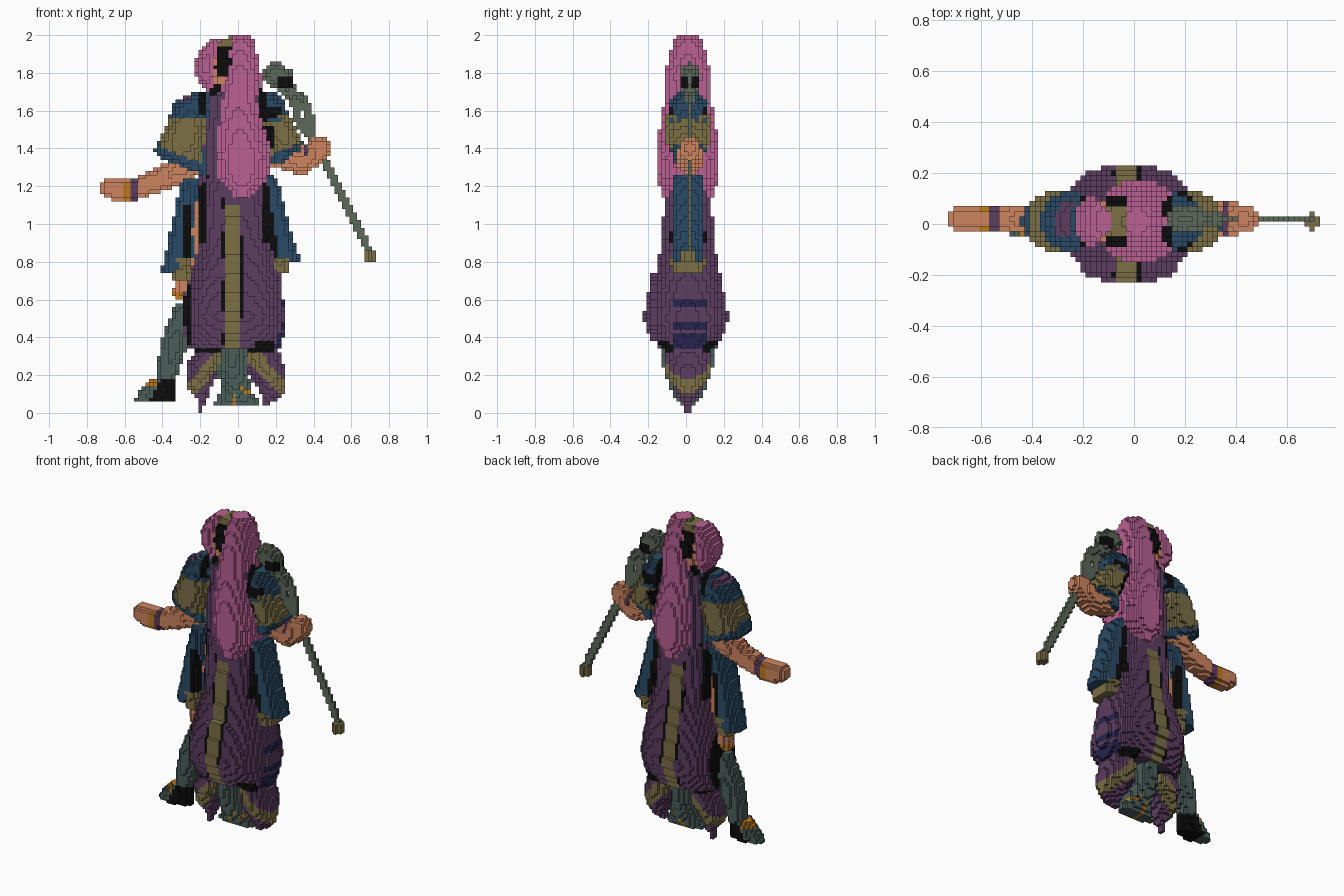
import bpy
import bmesh
import math

cube = bpy.data.objects.get("Cube")
if cube:
    bpy.data.objects.remove(cube, do_unlink=True)

VOXEL = 0.02
owner = {}    # voxel -> part name
colour = {}   # voxel -> colour name
PALETTE = {
    "pink": (186, 97, 148), "purple": (92, 61, 96), "olive": (124, 112, 70),
    "blue": (42, 75, 102), "skin": (205, 132, 96), "boot green": (75, 94, 91),
    "staff grey": (93, 104, 90), "black": (13, 13, 13),
    "navy": (38, 37, 80), "orange": (190, 122, 28)}


def make_material(name, rgb):
    linear = [((c / 255 + 0.055) / 1.055) ** 2.4 for c in rgb] + [1]
    material = bpy.data.materials.new(name)
    material.use_nodes = True
    material.diffuse_color = linear
    material.node_tree.nodes["Principled BSDF"].inputs["Base Color"].default_value = linear
    return material


materials = {name: make_material(name, rgb) for name, rgb in PALETTE.items()}


def centre(cell):
    return cell[0] * VOXEL, cell[1] * VOXEL, (cell[2] + 0.5) * VOXEL


def claim(part, tint, cell):
    owner[cell] = part
    colour[cell] = tint


def loft(part, tint, rows, power=2):
    """Fill rounded slices; rows run downwards as (z, x from, x to, half depth)."""
    for upper, lower in zip(rows, rows[1:]):
        for k in range(round(lower[0] / VOXEL), round(upper[0] / VOXEL)):
            t = (upper[0] - (k + 0.5) * VOXEL) / (upper[0] - lower[0])
            x0, x1, depth = (a + (b - a) * t for a, b in zip(upper[1:], lower[1:]))
            mid, half = (x0 + x1) / 2, max((x1 - x0) / 2, 0.011)
            for i in range(math.floor(x0 / VOXEL), math.ceil(x1 / VOXEL) + 1):
                u = abs(i * VOXEL - mid) / half
                if u <= 1:
                    reach = max(1, int(depth * math.sqrt(1 - u ** power) / VOXEL + 0.5))
                    # All but the deepest areas are one voxel shallower in front
                    for j in range(int(reach < 9) - reach, reach + 1):
                        claim(part, tint, (i, j, k))


def limb(part, tint, points, flat=1.0):
    """Sweep a ball along points (x, z, radius); flat scales its depth."""
    for a, b in zip(points, points[1:]):
        steps = math.ceil(math.dist(a[:2], b[:2]) / 0.01)
        for s in range(steps + 1):
            x, z, r = (p + (q - p) * s / steps for p, q in zip(a, b))
            n = math.ceil(r / VOXEL) + 1
            ci, ck = round(x / VOXEL), round(z / VOXEL)
            for i in range(ci - n, ci + n + 1):
                for k in range(ck - n, ck + n + 1):
                    for j in range(-n, n + 1):
                        cx, cy, cz = centre((i, j, k))
                        if (cx - x) ** 2 + (cy / flat) ** 2 + (cz - z) ** 2 <= r * r:
                            claim(part, tint, (i, j + 1, k))


def paint(part, tint, rule):
    """Recolour the voxels of one part where rule(x, y, z) holds."""
    for cell, name in owner.items():
        if name == part and rule(*centre(cell)):
            colour[cell] = tint


# Right leg, knee band, boot and shoe
limb("right_leg", "skin", [(-.24, 1.2, .03), (-.24, .85, .035), (-.3, .64, .045)])
paint("right_leg", "orange", lambda x, y, z: z < .635)
limb("right_boot", "boot green", [(-.3, .54, .045), (-.34, .36, .07), (-.38, .2, .055)])
loft("right_shoe", "boot green", [(.18, -.46, -.34, .05), (.12, -.52, -.33, .06), (.06, -.56, -.34, .05)])
paint("right_shoe", "black", lambda x, y, z: x > -.47 + (z - .06) * .5)
paint("right_shoe", "orange", lambda x, y, z: z > .14 and x < -.42)

# Left boot under the hem
loft("left_boot", "boot green", [(.36, -.09, .04, .15), (.24, -.11, .05, .13),
                                 (.12, -.09, .07, .09), (.04, -.13, .12, .04)])
paint("left_boot", "orange", lambda x, y, z: (abs(x + .02) < .02 and z < .1)
      or (x > .01 and abs(z - .13 + x * .3) < .012))

# Striped hem puffs ending in a point
loft("right_hem_puff", "purple", [(.36, -.21, -.1, .11), (.26, -.27, -.09, .13), (.14, -.27, -.14, .08),
                                  (.06, -.21, -.17, .03), (0, -.22, -.2, .01)])
paint("right_hem_puff", "olive", lambda x, y, z: abs(z - .2 - (x + .18) * 1.2) < .055)
paint("right_hem_puff", "black", lambda x, y, z: z > .31)
loft("left_hem_puff", "purple", [(.38, .07, .2, .11), (.3, .04, .23, .12), (.2, .06, .25, .11),
                                 (.1, .12, .24, .06), (.04, .13, .16, .01)])
paint("left_hem_puff", "olive", lambda x, y, z: abs(z - .16 + (x - .21) * 1.1) < .055)
paint("left_hem_puff", "black", lambda x, y, z: z > .32 and x < .19)

# Coat tails
loft("right_coat_tail", "blue", [(1.24, -.3, -.2, .07), (1, -.35, -.24, .09),
                                 (.82, -.39, -.24, .09), (.74, -.41, -.3, .07)])
paint("right_coat_tail", "black", lambda x, y, z: abs(x + .27) < .012 and z < 1.1)
loft("right_coat_lining", "olive", [(.82, -.35, -.24, .08), (.7, -.35, -.26, .06)])
loft("left_coat_tail", "blue", [(1.26, .08, .19, .09), (1.2, .1, .22, .09),
                                (1, .13, .27, .09), (.8, .16, .33, .09)])
paint("left_coat_tail", "black", lambda x, y, z: x < .16 + (1.2 - z) * .15)
loft("left_coat_lining", "olive", [(.82, .16, .28, .1), (.74, .18, .27, .08)])

# Torso
loft("torso", "purple", [(1.76, -.14, .1, .07), (1.68, -.2, .16, .1),
                         (1.4, -.2, .17, .12), (1.2, -.21, .16, .11)])
paint("torso", "black", lambda x, y, z: (x > .11 and z > 1.4) or (x < -.1 and z > 1.68)
      or (z < 1.26 and (x > .07 or -.17 < x < -.09)))
paint("torso", "blue", lambda x, y, z: x < -.17 and 1.26 < z < 1.4)

# Long skirt with its front and back band, dark seams and side stripes
loft("skirt", "purple", [(1.28, -.17, .13, .1), (1.2, -.2, .15, .12), (.9, -.2, .18, .14),
                         (.74, -.25, .22, .17), (.6, -.29, .24, .2), (.5, -.29, .25, .22),
                         (.4, -.28, .24, .18), (.34, -.26, .22, .15)], power=2.8)
paint("skirt", "black", lambda x, y, z: z > .9 and (x < -.17 or x > .12)
      or (z < .74 and x < -.25 and abs(y) > .03) or (z < .38 and .09 < x < .2))
paint("skirt", "olive", lambda x, y, z: z < 1.1 and -.075 < x < .015)
paint("skirt", "black", lambda x, y, z: (.36 < z < 1.15 and -.1 < x < -.07 and math.sin(z * 23) > -.2)
      or (.5 < z < .95 and .01 < x < .03))
paint("skirt", "navy", lambda x, y, z: x > .19 and abs(y - .02) < .09
      and (z < .43 or abs(z - .47) < .02 or abs(z - .58) < .02))

# Right arm: forearm, fist, cuff, sleeve and shoulder
limb("right_arm", "skin", [(-.28, 1.3, .075), (-.42, 1.23, .062), (-.56, 1.18, .055)], .9)
limb("right_hand", "skin", [(-.61, 1.18, .066), (-.67, 1.19, .06)], .85)
for piece in ("right_arm", "right_hand"):
    paint(piece, "purple", lambda x, y, z: -.57 < x < -.53)
    paint(piece, "orange", lambda x, y, z: -.61 < x < -.57 and z < 1.23)
loft("right_sleeve", "olive", [(1.6, -.35, -.17, .11), (1.5, -.39, -.16, .13), (1.4, -.44, -.17, .12),
                               (1.36, -.44, -.18, .11), (1.28, -.26, -.18, .07)])
paint("right_sleeve", "blue", lambda x, y, z: z < 1.345 - (x + .25) * .35 or x < -.41)
loft("right_shoulder", "blue", [(1.7, -.24, -.13, .06), (1.64, -.34, -.13, .1), (1.56, -.37, -.14, .12)])
paint("right_shoulder", "black", lambda x, y, z: -.22 < x < -.16 and z > 1.58)
paint("right_shoulder", "purple", lambda x, y, z: x > -.16 or (
    abs(x + .28 - y * y * 3) < .025 and abs(y - .02) < .07))

# Left arm: forearm, sleeve and shoulder
limb("left_arm", "skin", [(.21, 1.36, .06), (.34, 1.33, .07)], .95)
loft("left_sleeve", "olive", [(1.58, .12, .27, .12), (1.48, .14, .32, .13),
                              (1.42, .16, .35, .11), (1.32, .16, .25, .07)])
paint("left_sleeve", "blue", lambda x, y, z: z < 1.385 + (x - .22) * .4)
paint("left_sleeve", "black", lambda x, y, z: x < .185 and 1.4 < z < 1.53)
loft("left_shoulder", "blue", [(1.7, .11, .2, .06), (1.64, .1, .25, .1), (1.54, .1, .28, .12)])
paint("left_shoulder", "black", lambda x, y, z: x < .15 or (1.56 < z < 1.62 and abs(y - .01) > .07))

# Staff: shaft, twisted fork, skull and foot
limb("staff_shaft", "staff grey", [(.7, .84, .022), (.39, 1.48, .022)], .8)
for strand in ([(.39, 1.46, .024), (.38, 1.58, .022), (.33, 1.67, .028), (.26, 1.71, .03)],
               [(.39, 1.46, .024), (.31, 1.56, .024), (.3, 1.64, .022), (.26, 1.71, .03)]):
    limb("staff_fork", "staff grey", strand, .8)
limb("staff_skull", "staff grey", [(.2, 1.79, .065), (.23, 1.77, .065)], .8)
limb("staff_skull", "staff grey", [(.24, 1.74, .045), (.27, 1.71, .04)])
paint("staff_skull", "black", lambda x, y, z: abs(z - 1.75) < .022 and .2 < x < .3 and abs(y - .02) > .018)
loft("staff_foot", "olive", [(.86, .67, .73, .03), (.8, .67, .73, .03)])

# Hand gripping the staff
limb("left_hand", "skin", [(.38, 1.36, .07), (.43, 1.4, .06)], .95)
paint("left_hand", "purple", lambda x, y, z: abs(x - .36) < .012 and z > 1.36)

# Head seen between the two falls of hair
loft("head", "skin", [(1.98, -.12, .02, .06), (1.86, -.16, .04, .1), (1.7, -.15, .04, .08)])
paint("head", "black", lambda x, y, z: z < 1.75 or abs(z - 1.83) < .012 or (z > 1.78 and x > -.11) or z > 1.88)
paint("head", "olive", lambda x, y, z: z > 1.93)

# Hair
loft("side_hair", "pink", [(1.98, -.14, -.08, .05), (1.94, -.19, -.1, .08), (1.86, -.23, -.11, .1),
                           (1.78, -.22, -.12, .09), (1.7, -.17, -.13, .05)])
loft("long_hair", "pink", [(2, -.04, .06, .05), (1.96, -.07, .09, .08), (1.8, -.09, .12, .12),
                           (1.64, -.12, .12, .125), (1.5, -.13, .15, .15), (1.36, -.14, .18, .17),
                           (1.26, -.13, .17, .165), (1.2, -.1, .14, .15), (1.14, -.04, .08, .14)])
paint("long_hair", "olive", lambda x, y, z: z > 1.9 and x < -.035 and abs(y - .015) < .06)


def build(part):
    """Make one object from the exposed voxel faces of a part."""
    cells = [c for c, name in owner.items() if name == part]
    tints = sorted({colour[c] for c in cells})
    bm = bmesh.new()
    verts = {}
    for cell in cells:
        for axis in range(3):
            for sign in (-1, 1):
                if tuple(c + sign * (n == axis) for n, c in enumerate(cell)) in owner:
                    continue
                ring = []
                for u, v in ((-1, -1), (1, -1), (1, 1), (-1, 1))[::sign]:
                    corner = [2 * c for c in cell]
                    for n, offset in enumerate((sign, u, v)):
                        corner[(axis + n) % 3] += offset
                    x, y, z = corner
                    if (x, y, z) not in verts:
                        verts[x, y, z] = bm.verts.new([n * VOXEL / 2 for n in (x, y, z + 1)])
                    ring.append(verts[x, y, z])
                bm.faces.new(ring).material_index = tints.index(colour[cell])
    mesh = bpy.data.meshes.new(part)
    bm.to_mesh(mesh)
    bm.free()
    for tint in tints:
        mesh.materials.append(materials[tint])
    bpy.context.collection.objects.link(bpy.data.objects.new(part, mesh))


for part_name in sorted(set(owner.values())):
    build(part_name)
